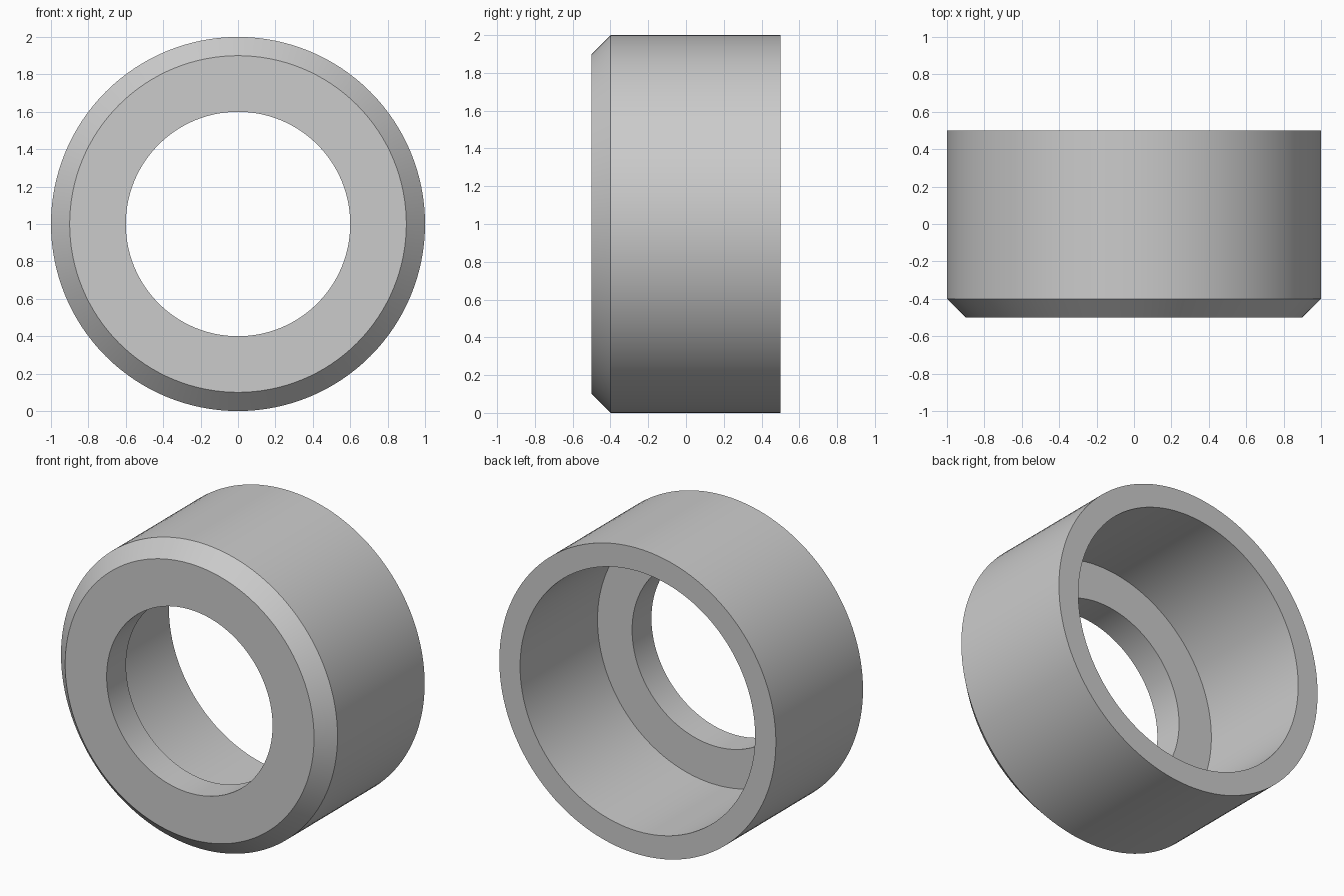
import bpy
import bmesh
import math
from mathutils import Matrix, Vector

cube = bpy.data.objects.get("Cube")
if cube:
    bpy.data.objects.remove(cube, do_unlink=True)

SEGMENTS = 128

# Plain grey finish
grey = bpy.data.materials.new("grey")
grey.use_nodes = True
colour = (0.6, 0.6, 0.6, 1)
grey.diffuse_color = colour
grey.node_tree.nodes["Principled BSDF"].inputs["Base Color"].default_value = colour

# Cross-section (radius, y): chamfered front, narrow bore, wide rear counterbore
profile = [(0.6, -0.5), (0.9, -0.5), (1.0, -0.4), (1.0, 0.5),
           (0.85, 0.5), (0.85, -0.3), (0.6, -0.3)]

# Revolve the closed section around the y axis
bm = bmesh.new()
rings = []
for i in range(SEGMENTS):
    turn = Matrix.Rotation(2 * math.pi * i / SEGMENTS, 3, "Y")
    rings.append([bm.verts.new(turn @ Vector((r, y, 0)) + Vector((0, 0, 1)))
                  for r, y in profile])
for i, ring in enumerate(rings):
    following = rings[(i + 1) % SEGMENTS]
    for j in range(len(profile)):
        k = (j + 1) % len(profile)
        bm.faces.new((ring[j], ring[k], following[k], following[j]))
bmesh.ops.recalc_face_normals(bm, faces=bm.faces)

mesh = bpy.data.meshes.new("stepped_collar")
bm.to_mesh(mesh)
bm.free()
mesh.materials.append(grey)
collar = bpy.data.objects.new("stepped_collar", mesh)
bpy.context.collection.objects.link(collar)

# Smooth round walls, sharp rims
bpy.ops.object.select_all(action="DESELECT")
collar.select_set(True)
bpy.context.view_layer.objects.active = collar
bpy.ops.object.shade_smooth_by_angle(angle=math.radians(30))
